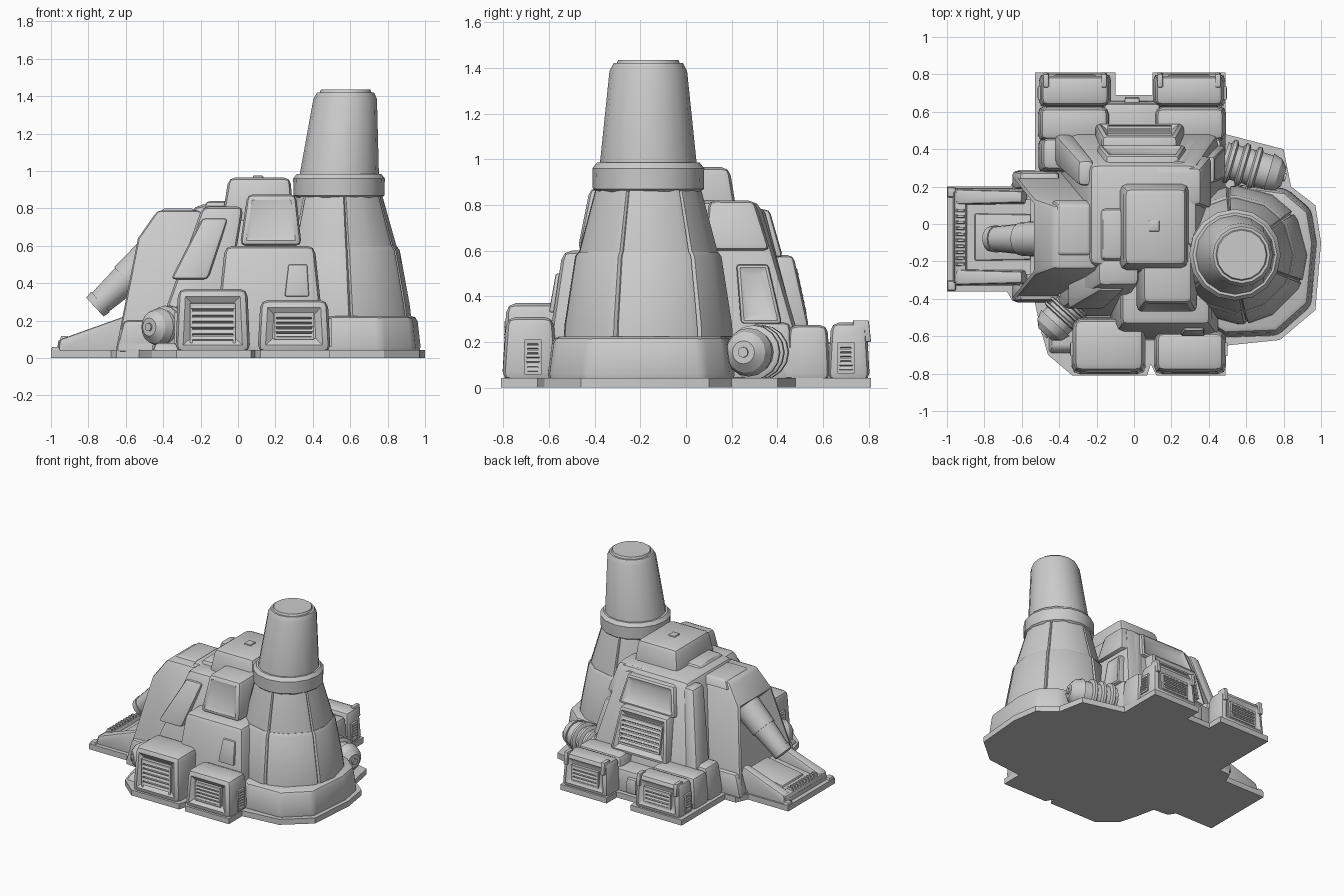
import bpy, bmesh
from math import radians, cos, sin, pi
from mathutils import Vector, Matrix

if "Cube" in bpy.data.objects:
    bpy.data.objects.remove(bpy.data.objects["Cube"])


def finish(name, bm, angle=32):
    bmesh.ops.recalc_face_normals(bm, faces=bm.faces[:])
    me = bpy.data.meshes.new(name)
    bm.to_mesh(me)
    bm.free()
    for p in me.polygons:
        p.use_smooth = True
    me.set_sharp_from_angle(angle=radians(angle))
    ob = bpy.data.objects.new(name, me)
    bpy.context.collection.objects.link(ob)
    return ob


def loft(name, a, b, bevel=0.0, insets=()):
    """Solid between two matching rings; bevelled, then faces inset by direction."""
    bm = bmesh.new()
    va, vb = [bm.verts.new(p) for p in a], [bm.verts.new(p) for p in b]
    bm.faces.new(va)
    bm.faces.new(vb)
    n = len(a)
    for i in range(n):
        bm.faces.new((va[i], va[(i + 1) % n], vb[(i + 1) % n], vb[i]))
    bmesh.ops.recalc_face_normals(bm, faces=bm.faces[:])
    if bevel:
        edges = [e for e in bm.edges if e.calc_face_angle(0) > 0.45]
        bmesh.ops.bevel(bm, geom=edges, offset=bevel, segments=2, profile=0.5,
                        affect='EDGES', clamp_overlap=True)
    for d, thick, depth in insets:
        bm.normal_update()
        d = Vector(d)
        f = max(bm.faces, key=lambda q: q.calc_area() * max(q.normal.dot(d), 0) ** 4)
        bmesh.ops.inset_individual(bm, faces=[f], thickness=thick, depth=-depth,
                                   use_even_offset=True)
    return finish(name, bm)


def block(name, bot, z0, top, z1, bevel=0.025, insets=()):
    """Tapered box from rectangles (x0, x1, y0, y1)."""
    ring = lambda r, z: [(r[0], r[2], z), (r[1], r[2], z), (r[1], r[3], z), (r[0], r[3], z)]
    return loft(name, ring(bot, z0), ring(top, z1), bevel, insets)


def side_prism(name, prof, yc, w0, w1, bevel=0.0, insets=()):
    """Profile in x/z given width in y, narrowing upwards."""
    lo, hi = min(p[1] for p in prof), max(p[1] for p in prof)
    w = lambda z: w0 + (w1 - w0) * (z - lo) / (hi - lo)
    return loft(name, [(x, yc - w(z), z) for x, z in prof],
                [(x, yc + w(z), z) for x, z in prof], bevel, insets)


def lathe(name, rings, cy, sides, seams=0):
    """Rings (z, radius, centre x); optional vertical grooves."""
    angs = [(2 * pi * i / sides, 1.0) for i in range(sides)]
    for k in range(seams):
        s = 2 * pi * (k + 0.5) / seams + 0.13
        angs += [(s - 0.03, 1.0), (s, 0.96), (s + 0.03, 1.0)]
    angs.sort()
    bm = bmesh.new()
    loops = [[bm.verts.new((cx + r * k * cos(t), cy + r * k * sin(t), z)) for t, k in angs]
             for z, r, cx in rings]
    n = len(angs)
    for p, q in zip(loops, loops[1:]):
        for i in range(n):
            bm.faces.new((p[i], p[(i + 1) % n], q[(i + 1) % n], q[i]))
    bm.faces.new(loops[0])
    bm.faces.new(loops[-1])
    return finish(name, bm, 28)


def add_rod(bm, p0, p1, r0, r1, segs=16):
    p0, p1 = Vector(p0), Vector(p1)
    m = Matrix.Translation((p0 + p1) / 2) @ (p1 - p0).to_track_quat('Z', 'Y').to_matrix().to_4x4()
    bmesh.ops.create_cone(bm, cap_ends=True, segments=segs, radius1=r0, radius2=r1,
                          depth=(p1 - p0).length, matrix=m)


def vent(name, pos, w, h, n, yaw=0.0, tilt=0.0):
    """Framed louvre facing local -y."""
    base = Matrix.Translation(pos) @ Matrix.Rotation(yaw, 4, 'Z') @ Matrix.Rotation(-tilt, 4, 'X')
    bm = bmesh.new()

    def bar(x, z, sx, sz, rot=0.0):
        m = base @ Matrix.Translation((x, 0, z)) @ Matrix.Rotation(rot, 4, 'X')
        bmesh.ops.create_cube(bm, size=1, matrix=m @ Matrix.Diagonal((sx, 0.025, sz, 1)))
    for s in (-1, 1):
        bar(s * w / 2, 0, 0.014, h + 0.014)
        bar(0, s * h / 2, w, 0.014)
    for i in range(n):
        bar(0, h * ((i + 0.5) / n - 0.5), w, h / n * 0.62, radians(-22))
    return finish(name, bm)


def ribbed_pipe(name, p0, p1, r):
    p0, p1 = Vector(p0), Vector(p1)
    bm = bmesh.new()
    add_rod(bm, p0, p1, r * 0.85, r * 0.85)
    for t in (0.15, 0.42, 0.69):
        c, d = p0.lerp(p1, t), (p1 - p0) * 0.075
        for u, v, ra, rb in ((-1, -.5, .9, 1.06), (-.5, .5, 1.06, 1.06), (.5, 1, 1.06, .9)):
            add_rod(bm, c + d * u, c + d * v, r * ra, r * rb)
    d = (p1 - p0).normalized()
    add_rod(bm, p1, p1 + d * r * 0.45, r * 0.95, r * 0.8)
    add_rod(bm, p1 + d * r * 0.45, p1 + d * r * 0.75, r * 0.8, r * 0.45)
    add_rod(bm, p1 + d * r * 0.75, p1 + d * r * 0.85, r * 0.2, r * 0.2)
    return finish(name, bm)


# Ground plate
outline = [(-1, -.36), (-.68, -.36), (-.65, -.41), (-.53, -.42), (-.5, -.56), (-.46, -.7), (-.33, -.81),
           (.07, -.81), (.09, -.75), (.12, -.81), (.49, -.81), (.49, -.65), (.78, -.62), (.97, -.46),
           (1, -.1), (.97, .1), (.84, .2), (.8, .4), (.49, .48), (.49, .81), (.1, .81), (.1, .69),
           (-.1, .69), (-.1, .81), (-.53, .81), (-.53, .29), (-.62, .29), (-.66, .2), (-1, .2)]
loft("base_plate", [(x, y, 0) for x, y in outline], [(x, y, .042) for x, y in outline])

# Tower and its pedestal
ped = [(.3, -.5), (.48, -.61), (.77, -.6), (.95, -.44), (.98, -.1), (.95, .08), (.82, .19), (.6, .22), (.3, .1)]
loft("tower_pedestal", [(x, y, .03) for x, y in ped],
     [(.6 + (x - .6) * .94, -.17 + (y + .17) * .94, .225) for x, y in ped], .03)
CY = -.165
lathe("tower_lower_body", [(.2, .345, .555), (.225, .37, .555), (.28, .366, .553), (.575, .32, .545), (.595, .305, .545)], CY, 12, 6)
lathe("tower_upper_body", [(.57, .305, .545), (.6, .302, .545), (.88, .228, .54)], CY, 12, 6)
lathe("tower_collar", [(.855, .225, .54), (.87, .243, .54), (.96, .245, .54), (.985, .225, .54)], CY, 16)
lathe("tower_chimney", [(.96, .214, .54), (1.385, .17, .573), (1.42, .152, .575), (1.42, .138, .575), (1.435, .132, .575)], CY, 16)

# Main hull
block("hull_core", (-.40, .50, -.50, .55), .03, (-.24, .34, -.22, .32), .82, .05)
block("top_cabin", (-.09, .30, -.26, .23), .72, (-.05, .28, -.22, .19), .965, .035)
block("roof_hatch", (.08, .135, -.04, .02), .95, (.08, .135, -.04, .02), .975, .005)
block("cabin_step", (-.27, 0, -.24, .13), .6, (-.17, 0, -.19, .08), .84, .025)
block("hull_shoulder", (.1, .42, .08, .37), .6, (.1, .36, .1, .30), .82, .03)
block("front_upper_block", (.01, .34, -.475, -.1), .6, (.05, .31, -.42, -.1), .875, .03, [((0, -1, 0), .02, .008)])
block("front_middle_block", (-.13, .47, -.625, -.2), .03, (-.07, .41, -.54, -.2), .60, .04)
block("front_hatch", (.25, .38, -.6, -.5), .33, (.27, .37, -.57, -.5), .5, .008)
block("front_buttress", (-.47, -.1, -.50, -.2), .03, (-.19, .03, -.33, -.12), .81, .035)
block("front_buttress_cap", (-.36, -.16, -.46, -.3), .42, (-.19, -.05, -.36, -.2), .75, .025)
block("side_wall_panel", (.3, .49, .24, .42), .28, (.3, .43, .22, .36), .54, .015, [((1, 0, 0), .03, .015)])

# Rear wall
block("rear_upper_panel", (-.2, .28, .25, .425), .57, (-.15, .24, .2, .365), .78, .02, [((0, 1, .2), .035, .02)])
block("rear_vent_housing", (-.21, .27, .3, .54), .26, (-.17, .23, .3, .47), .58, .025, [((0, 1, .2), .03, .02)])
vent("rear_main_vent", (.03, .495, .42), .33, .19, 6, pi, radians(12))
block("rear_bridge", (-.16, .14, .4, .66), .03, (-.16, .14, .4, .645), .2, .02)
block("rear_bridge_box", (-.05, .03, .6, .68), .05, (-.05, .03, .6, .675), .16, .01)
for s, side in ((-1, "left"), (1, "right")):
    c = -.01 + s * .305
    x = lambda a, b: tuple(sorted((-.01 + s * a, -.01 + s * b)))
    block(f"rear_{side}_rib", (*x(.36, .47), .36, .54), .03, (*x(.2, .29), .2, .34), .79, .03)
    block(f"rear_{side}_shelf", (*x(.11, .505), .44, .63), .03, (*x(.13, .49), .45, .62), .275, .035)
    block(f"rear_{side}_inner_shelf", (*x(.2, .505), .27, .46), .03, (*x(.2, .48), .29, .46), .29, .035)
    block(f"rear_{side}_box", (*x(.11, .5), .62, .805), .03, (*x(.125, .485), .635, .79), .285, .035,
          [((0, 1, 0), .035, .02)])
    vent(f"rear_{side}_vent", (c, .785, .145), .21, .11, 4, pi)
    vent(f"rear_{side}_side_vent", (-.01 + s * .492, .7, .13), .06, .12, 6, s * pi / 2)
    for k in (-.155, .155):
        block(f"rear_{side}_clip", (c + k - .015, c + k + .015, .74, .81), .2,
              (c + k - .015, c + k + .015, .73, .8), .295, .006)

# Front equipment boxes
block("front_left_box", (-.335, .065, -.805, -.5), .03, (-.32, .05, -.785, -.51), .37, .04, [((0, -1, 0), .035, .025)])
vent("front_left_vent", (-.135, -.782, .17), .23, .23, 7)
block("front_right_box", (.105, .495, -.805, -.56), .03, (.12, .48, -.785, -.58), .31, .04, [((0, -1, 0), .035, .025)])
vent("front_right_vent", (.3, -.782, .17), .2, .13, 5)
vent("front_right_side_vent", (.487, -.67, .135), .06, .14, 7, pi / 2)
vent("front_left_side_vent", (-.328, -.67, .16), .06, .16, 7, -pi / 2)
block("front_pipe_box", (-.46, -.3, -.7, -.5), .03, (-.44, -.3, -.66, -.5), .08, .015)

# Ribbed pipes at two corners
ribbed_pipe("rear_right_pipe", (.48, .345, .155), (.72, .275, .155), .112)
ribbed_pipe("front_left_pipe", (-.32, -.42, .165), (-.42, -.53, .165), .108)

# Entrance hood with deep opening
hood = [(-.655, .03), (-.535, .64), (-.43, .79), (-.2, .79), (-.1, .6), (-.1, .03)]
side_prism("entrance_hood", hood, -.07, .355, .17, .025, [((-1, 0, .2), .075, .11)])
side_prism("hood_roof_plate", [(-.44, .74), (-.4, .8), (-.24, .8), (-.2, .74)], -.03, .16, .13, .012)
for y, side in ((-.37, "front"), (.23, "rear")):
    block(f"hood_{side}_foot", (-.655, -.4, y - .045, y + .055), .03, (-.61, -.4, y - .04, y + .045), .2, .02)

# Slanted nozzle inside the opening
bm = bmesh.new()
add_rod(bm, (-.44, -.08, .57), (-.60, -.08, .42), .1, .09)
add_rod(bm, (-.58, -.08, .44), (-.75, -.08, .285), .085, .066)
add_rod(bm, (-.735, -.08, .30), (-.765, -.08, .272), .074, .068)
finish("nozzle", bm)

# Loading ramp
side_prism("ramp_floor", [(-.965, .03), (-.965, .07), (-.55, .13), (-.55, .03)], -.07, .2, .2)
side_prism("ramp_end_lip", [(-.97, .03), (-.96, .095), (-.9, .105), (-.88, .03)], -.07, .25, .24, .008)
side_prism("ramp_inner_plate", [(-.86, .04), (-.85, .1), (-.55, .15), (-.55, .04)], -.07, .13, .12, .008)
for y, side in ((-.285, "front"), (.145, "rear")):
    side_prism(f"ramp_{side}_rail", [(-.965, .03), (-.95, .1), (-.6, .225), (-.56, .03)], y, .045, .03, .012)
    e = y + (.025 if y > 0 else -.045)
    block(f"ramp_{side}_corner", (-1, -.95, e - .03, e + .03), .02, (-.995, -.955, e - .025, e + .025), .06, .006)
for i in range(10):
    y = -.215 + i * .032
    block("ramp_tooth", (-.955, -.905, y - .009, y + .009), .09, (-.945, -.91, y - .007, y + .007), .118, 0)
